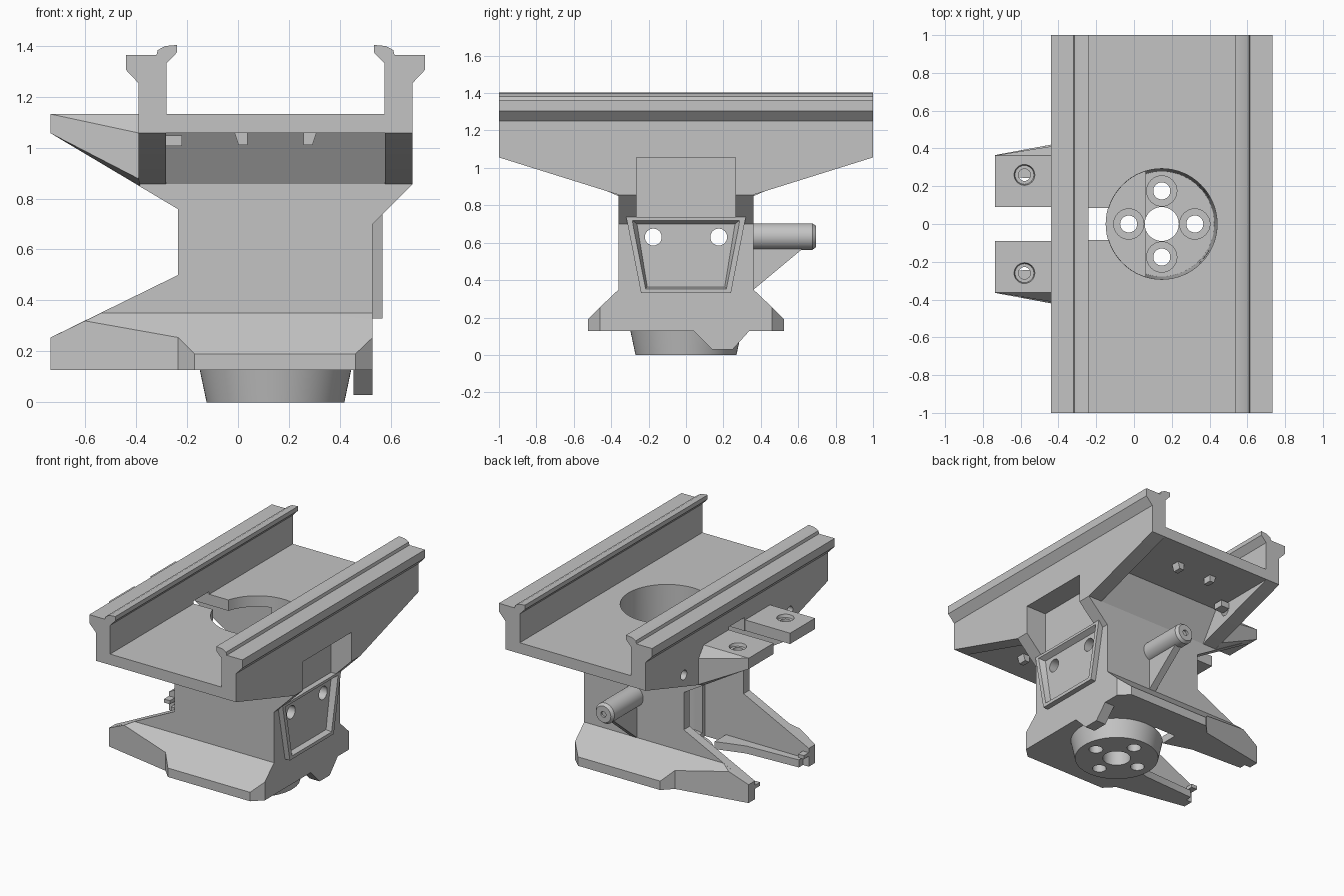
import bpy, bmesh, math
from mathutils import Matrix, Vector

cube = bpy.data.objects.get("Cube")
if cube:
    bpy.data.objects.remove(cube, do_unlink=True)

grey = bpy.data.materials.new("plain grey")
grey.use_nodes = True
COLOUR = (0.55, 0.55, 0.55, 1)
grey.diffuse_color = COLOUR
grey.node_tree.nodes["Principled BSDF"].inputs["Base Color"].default_value = COLOUR

CX = 0.147      # centre of the channel and the turntable
FLOOR = 1.056   # underside of the channel floor
TOP = 1.131     # upper side of the channel floor
WEB = 0.856     # lowest edge of the webs
SIDE = 0.528    # left face of the column
GAP = 0.295     # half width of the rear opening
parts = []


def finish(name, bm, keep=True):
    bmesh.ops.recalc_face_normals(bm, faces=bm.faces)
    mesh = bpy.data.meshes.new(name)
    bm.to_mesh(mesh)
    bm.free()
    mesh.materials.append(grey)
    obj = bpy.data.objects.new(name, mesh)
    bpy.context.scene.collection.objects.link(obj)
    obj.hide_render = not keep
    if keep:
        parts.append(obj)
    return obj


def prism(name, pts, axis, a, b, keep=True):
    """Extrude a 2D outline from a to b along an axis."""
    def place(p, t):
        return {"x": (t, p[0], p[1]), "y": (p[0], t, p[1]), "z": (p[0], p[1], t)}[axis]
    bm = bmesh.new()
    low = [bm.verts.new(place(p, a)) for p in pts]
    high = [bm.verts.new(place(p, b)) for p in pts]
    bm.faces.new(low)
    bm.faces.new(high)
    n = len(pts)
    for i in range(n):
        j = (i + 1) % n
        bm.faces.new((low[i], low[j], high[j], high[i]))
    return finish(name, bm, keep)


def box(name, x, y, z, keep=True):
    return prism(name, [(x[0], y[0]), (x[1], y[0]), (x[1], y[1]), (x[0], y[1])], "z", *z, keep)


def rod(name, start, end, r1, r2, keep=True, sides=48):
    a, b = Vector(start), Vector(end)
    turn = (b - a).to_track_quat("Z", "Y").to_matrix().to_4x4()
    bm = bmesh.new()
    bmesh.ops.create_cone(bm, cap_ends=True, segments=sides, radius1=r1, radius2=r2,
                          depth=(b - a).length, matrix=Matrix.Translation((a + b) / 2) @ turn)
    return finish(name, bm, keep)


def hull(name, pts, keep=True):
    bm = bmesh.new()
    for p in pts:
        bm.verts.new(p)
    bmesh.ops.convex_hull(bm, input=bm.verts)
    bmesh.ops.dissolve_limit(bm, angle_limit=0.01, verts=bm.verts, edges=bm.edges)
    return finish(name, bm, keep)


def cut(obj, cutters):
    bpy.context.view_layer.objects.active = obj
    for c in cutters:
        m = obj.modifiers.new("cut", "BOOLEAN")
        m.operation, m.solver, m.object = "DIFFERENCE", "EXACT", c
        bpy.ops.object.modifier_apply(modifier=m.name)


# Channel with two flanged rails, mirrored about its own centre
rail = [(-.39, FLOOR), (-.39, 1.252), (-.44, 1.305), (-.44, 1.362), (-.32, 1.362),
        (-.315, 1.382), (-.285, 1.398), (-.24, 1.402), (-.24, 1.372), (-.28, 1.33), (-.28, TOP)]
channel = prism("rail_channel", rail + [(2 * CX - x, z) for x, z in reversed(rail)], "y", -1, 1)

# Tapered webs under the rails and the steep block between them
web = [(-1, FLOOR), (-.36, WEB), (.36, WEB), (1, FLOOR)]
left_web = prism("left_web", web, "x", .577, .684)
right_web = prism("right_web", web, "x", -.39, -.283)
ramp = prism("underside_ramp", [(-.49, FLOOR), (-.36, WEB), (.36, WEB), (.49, FLOOR)],
             "x", -.283, .577)

# Column with upper brackets and lower prongs in one side outline
column = prism("column", [(-.735, FLOOR), (-.235, .758), (-.235, .5), (-.735, .255),
                          (-.735, .128), (SIDE, .128), (SIDE, .7), (.684, WEB), (.684, FLOOR)],
               "y", -.36, .36)

# Flared base
base = hull("base_flare", [(x, s * y, z) for s in (-1, 1) for x, y, z in (
    (-.235, .458, .128), (-.235, .458, .255), (-.17, .525, .128), (-.17, .525, .19),
    (.46, .525, .128), (.46, .525, .19), (SIDE, .46, .128), (SIDE, .46, .255),
    (-.235, .36, .35), (SIDE, .36, .35))])

tabs = []
for side, s in (("front", -1), ("back", 1)):
    hull(side + "_prong_flare", [(x, s * y, z) for x, y, z in (
        (-.735, .365, .128), (-.735, .365, .255), (-.6, .39, .32), (-.54, .36, .35),
        (-.235, .36, .35), (-.235, .458, .255), (-.235, .458, .128), (-.735, .32, .128),
        (-.735, .32, .255), (-.54, .32, .35), (-.235, .32, .35), (-.235, .32, .128))])
    # Inner ledge widening towards the column, and a small hook at the tip
    prism(side + "_prong_ledge", [(-.69, s * .25), (-.3, s * .23), (-.1, s * .17),
                                  (-.1, s * .31), (-.69, s * .31)], "z", .128, .18)
    box(side + "_prong_hook", (-.735, -.69), (s * .24, s * .31), (.2, .225))
    tabs.append(box(side + "_tab", (-.735, -.385), (s * .09, s * .363), (FLOOR, TOP)))
    # Bracket side spreading out towards the web
    hull(side + "_bracket_flare", [(x, s * y, z) for x, y, z in (
        (-.735, .363, FLOOR), (-.735, .363, TOP), (-.385, .363, TOP), (-.385, .42, .875),
        (-.385, .42, FLOOR), (-.385, .363, .85), (-.385, .32, .85), (-.735, .32, FLOOR),
        (-.385, .32, TOP))])
    # Small wedges and a stop below the channel floor
    for end, t in (("left", 1), ("right", -1)):
        prism(side + "_" + end + "_lug", [(CX + t * .16, FLOOR + .01), (CX + t * .16, FLOOR),
              (CX + t * .145, 1.01), (CX + t * .11, 1.01), (CX + t * .11, FLOOR + .01)],
              "y", s * .75, s * .81)
    box(side + "_stop", (-.29, -.22), (s * .55, s * .62), (1.005, 1.048))

# Tapered turntable below the base
turntable = rod("turntable", (CX, 0, 0), (CX, 0, .128), .27, .297, sides=64)

# Locking foot on the base edge
prism("foot", [(.04, .14), (.04, .13), (.14, .03), (.25, .03), (.34, .13), (.34, .14)],
      "x", .452, SIDE)

# Peg with chamfered tip and its bracing fin
rod("peg", (CX, .34, .633), (CX, .675, .633), .071, .071)
peg_tip = rod("peg_tip", (CX, .675, .633), (CX, .695, .633), .071, .057)
prism("peg_fin", [(.35, .34), (.62, .565), (.62, .6), (.35, .6)], "x", CX - .025, CX + .025)

# Side frame with sunken panel
frame = prism("side_frame", [(-.24, .33), (.24, .33), (.32, .738), (-.32, .738)],
              "x", .52, .566)
panel = hull("panel_cutter", [(x, s * y, z) for s in (-1, 1) for x, y, z in (
    (.57, .217, .352), (.57, .29, .722), (.53, .207, .364), (.53, .262, .7))], False)

# Cutters: bore, rear opening, floor slot, side pocket and holes
bore = rod("bore_cutter", (CX, 0, .16), (CX, 0, 1.2), .278, .294, False, 64)
opening = box("opening_cutter", (-1, .06), (-GAP, GAP), (.1, FLOOR + .001), False)
slot = box("slot_cutter", (-1, .1), (-.085, .085), (1, 1.15), False)
pocket = box("pocket_cutter", (SIDE, .8), (-.265, .265), (.7, FLOOR), False)
side_holes = [rod("side_hole_cutter", (.3, y, .63), (.7, y, .63), .045, .045, False)
              for y in (-.175, .175)]
plate_holes = [rod("centre_hole_cutter", (CX, 0, -.1), (CX, 0, .3), .09, .09, False)]
for i in range(4):
    x = CX + .175 * math.cos(i * math.pi / 2)
    y = .175 * math.sin(i * math.pi / 2)
    plate_holes.append(rod("bolt_cutter", (x, y, -.1), (x, y, .3), .045, .045, False, 32))
    plate_holes.append(rod("recess_cutter", (x, y, .09), (x, y, .3), .08, .08, False, 32))
web_holes = [rod("web_hole_cutter", (-.5, y, 1.005), (-.25, y, 1.005), .033, .033, False, 24)
             for y in (-.58, .58)]
tip_hole = rod("tip_hole_cutter", (CX, .68, .633), (CX, .8, .633), .02, .02, False, 24)

cut(channel, [bore, slot])
cut(left_web, [pocket])
cut(right_web, [opening] + web_holes)
cut(ramp, [bore, opening, pocket])
cut(column, [bore, opening, pocket] + side_holes + plate_holes)
cut(base, [bore, opening] + plate_holes)
cut(turntable, plate_holes)
cut(frame, [panel] + side_holes)
cut(peg_tip, [tip_hole])
for tab, y in zip(tabs, (-.26, .26)):
    cut(tab, [rod("screw_cutter", (-.58, y, 1), (-.58, y, 1.2), .032, .032, False, 24),
              rod("countersink_cutter", (-.58, y, 1.11), (-.58, y, 1.15), .05, .06, False, 24)])

# Remove the cutters and keep crisp edges on the round parts
for obj in list(bpy.data.objects):
    if "_cutter" in obj.name:
        bpy.data.objects.remove(obj, do_unlink=True)
bpy.ops.object.select_all(action="DESELECT")
for obj in parts:
    obj.select_set(True)
bpy.context.view_layer.objects.active = channel
bpy.ops.object.shade_smooth_by_angle(angle=math.radians(30))
